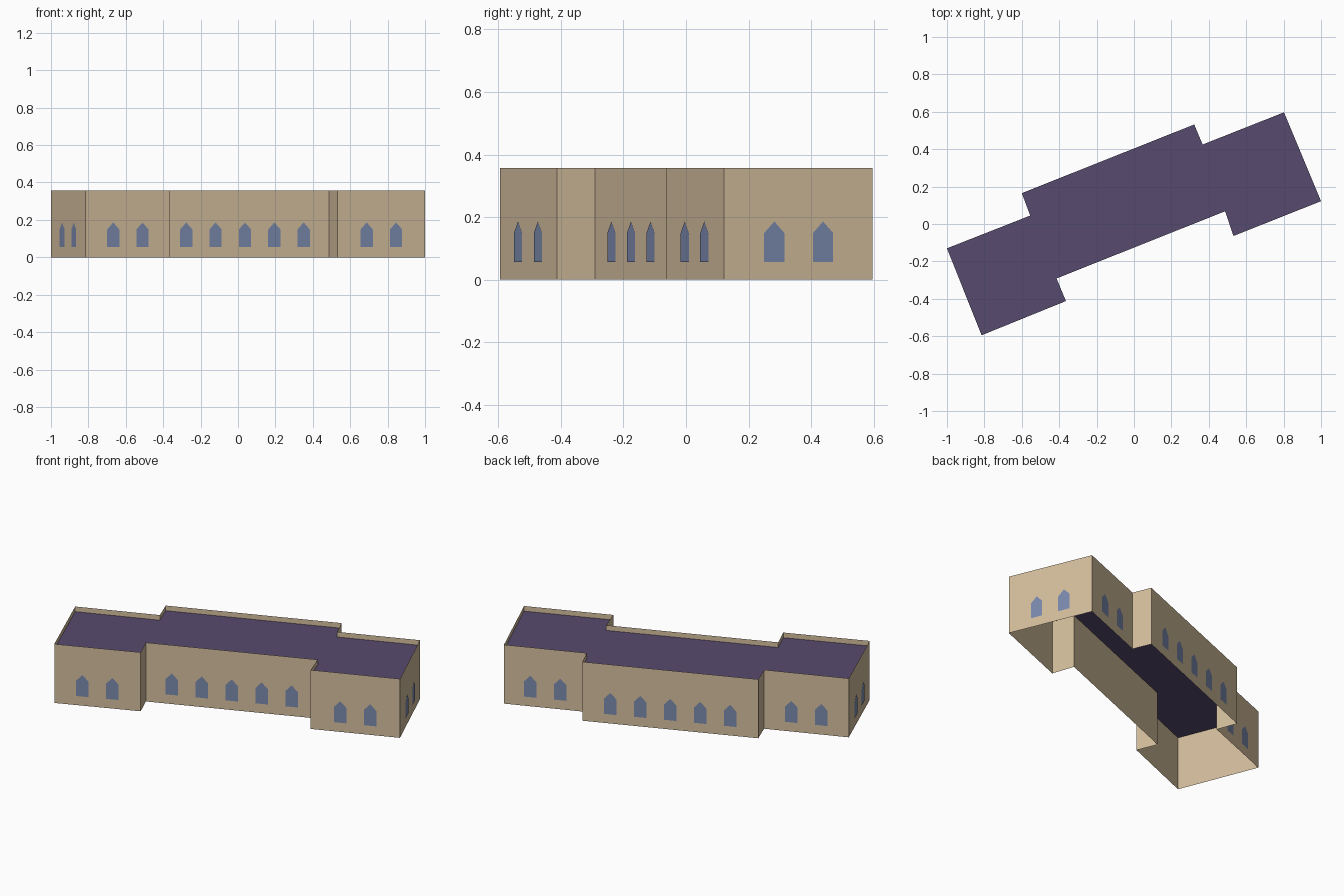
import bpy
import bmesh
from mathutils import Vector

cube = bpy.data.objects.get("Cube")
if cube:
    bpy.data.objects.remove(cube, do_unlink=True)

WALL_TOP = 0.357
ROOF_Z = 0.326
SPACING = 0.169   # distance between neighbouring windows
UP = Vector((0, 0, 1))


def material(name, rgb):
    mat = bpy.data.materials.new(name)
    mat.use_nodes = True
    colour = (*rgb, 1)
    mat.diffuse_color = colour
    mat.node_tree.nodes["Principled BSDF"].inputs["Base Color"].default_value = colour
    return mat


def build(name, polygons, mat):
    """Make one object from a list of flat polygons."""
    bm = bmesh.new()
    for polygon in polygons:
        bm.faces.new([bm.verts.new(p) for p in polygon])
    bmesh.ops.remove_doubles(bm, verts=bm.verts[:], dist=0.0001)
    mesh = bpy.data.meshes.new(name)
    bm.to_mesh(mesh)
    bm.free()
    mesh.materials.append(mat)
    obj = bpy.data.objects.new(name, mesh)
    bpy.context.collection.objects.link(obj)
    return obj


stone = material("sandstone", (0.658, 0.515, 0.337))
slate = material("dark purple slate", (0.095, 0.070, 0.156))
glass = material("blue glass", (0.195, 0.250, 0.413))

# Footprint, counter-clockwise; each corner carries the window count
# of the wall that starts there
footprint = [
    (-1.0, -0.13, 2), (-0.815, -0.595, 2), (-0.364, -0.412, 0),
    (-0.414, -0.291, 5), (0.487, 0.068, 0), (0.532, -0.064, 2),
    (1.0, 0.122, 2), (0.802, 0.597, 2), (0.367, 0.425, 0),
    (0.322, 0.532, 5), (-0.6, 0.165, 0), (-0.555, 0.045, 2),
]
corners = [Vector((x, y, 0)) for x, y, _ in footprint]

# Pointed window outline: offset along the wall and height
pointed = [(-0.035, 0.056), (0.035, 0.056), (0.035, 0.149),
           (0, 0.186), (-0.035, 0.149)]

walls, windows = [], []
for i, (_, _, count) in enumerate(footprint):
    start, end = corners[i], corners[(i + 1) % len(corners)]
    walls.append([start, end, end + UP * WALL_TOP, start + UP * WALL_TOP])

    # Windows are centred on the wall, just proud of its face
    along = (end - start).normalized()
    outward = along.cross(UP)
    middle = (start + end) / 2 + outward * 0.002
    for n in range(count):
        centre = middle + along * SPACING * (n - (count - 1) / 2)
        windows.append([centre + along * u + UP * z for u, z in pointed])

# Thin walls rise above the flat roof as a parapet; the base is open
build("outer_walls", walls, stone)
build("windows", windows, glass)
build("flat_roof", [[c + UP * ROOF_Z for c in corners]], slate)
